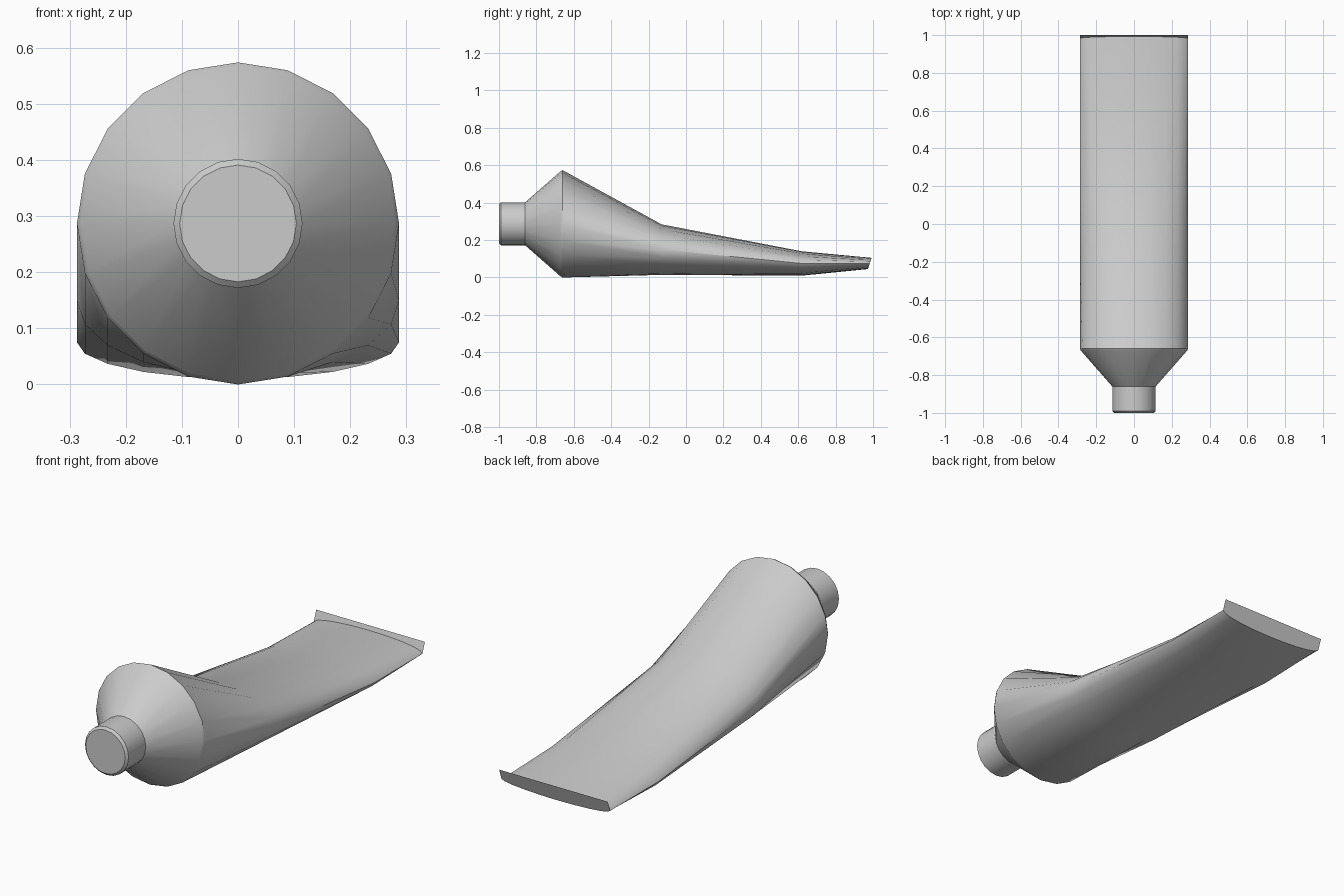
import bpy, bmesh, math

if "Cube" in bpy.data.objects:
    bpy.data.objects.remove(bpy.data.objects["Cube"])

SIDES = 20
R = 0.287


def make_object(name, bm):
    bmesh.ops.recalc_face_normals(bm, faces=bm.faces)
    mesh = bpy.data.meshes.new(name)
    bm.to_mesh(mesh)
    bm.free()
    obj = bpy.data.objects.new(name, mesh)
    bpy.context.collection.objects.link(obj)
    bpy.ops.object.select_all(action='DESELECT')
    obj.select_set(True)
    bpy.context.view_layer.objects.active = obj
    bpy.ops.object.shade_smooth_by_angle(angle=math.radians(32))
    return obj


def loft(bm, sections):
    """Skin rings given as (y, half width, bottom z, top z, lean)."""
    rings = []
    for y, w, z0, z1, lean in sections:
        c, h = (z0 + z1) / 2, (z1 - z0) / 2
        ring = []
        for i in range(SIDES):
            a = 2 * math.pi * i / SIDES
            dz = h * math.sin(a)
            ring.append(bm.verts.new((w * math.cos(a), y + lean * (dz + h), c + dz)))
        rings.append(ring)
    for a, b in zip(rings, rings[1:]):
        for i in range(SIDES):
            j = (i + 1) % SIDES
            bm.faces.new((a[i], a[j], b[j], b[i]))
    return rings


def round_section(y, r):
    return (y, r, R - r, R + r, 0)


# Tube: conical shoulder, round front flattening towards the tail
bm = bmesh.new()
rings = loft(bm, [
    round_section(-0.86, 0.115),
    round_section(-0.672, 0.280),
    round_section(-0.66, R),
    (-0.13, R, 0.014, 0.284, 0),
    (0.62, R, 0.010, 0.140, 0),
    (0.972, R, 0.045, 0.105, 0.35),
])
make_object("tube_body", bm)

# Crimped tail: upright flap with a curved bottom and straight top edge
bm = bmesh.new()
half = [math.pi + math.pi * i / (SIDES // 2) for i in range(SIDES // 2 + 1)]
outline = [(R * math.cos(a), 0.075 + 0.03 * math.sin(a)) for a in half]
outline += [(R, 0.125), (-R, 0.125)]
bm.faces.new([bm.verts.new((x, 0.972 + 0.35 * (z - 0.045), z)) for x, z in outline])
make_object("crimped_tail", bm)

# Cap with a chamfered front rim
bm = bmesh.new()
rings = loft(bm, [
    round_section(-1.0, 0.104),
    round_section(-0.99, 0.115),
    round_section(-0.86, 0.115),
])
bm.faces.new(rings[0])
make_object("cap", bm)
